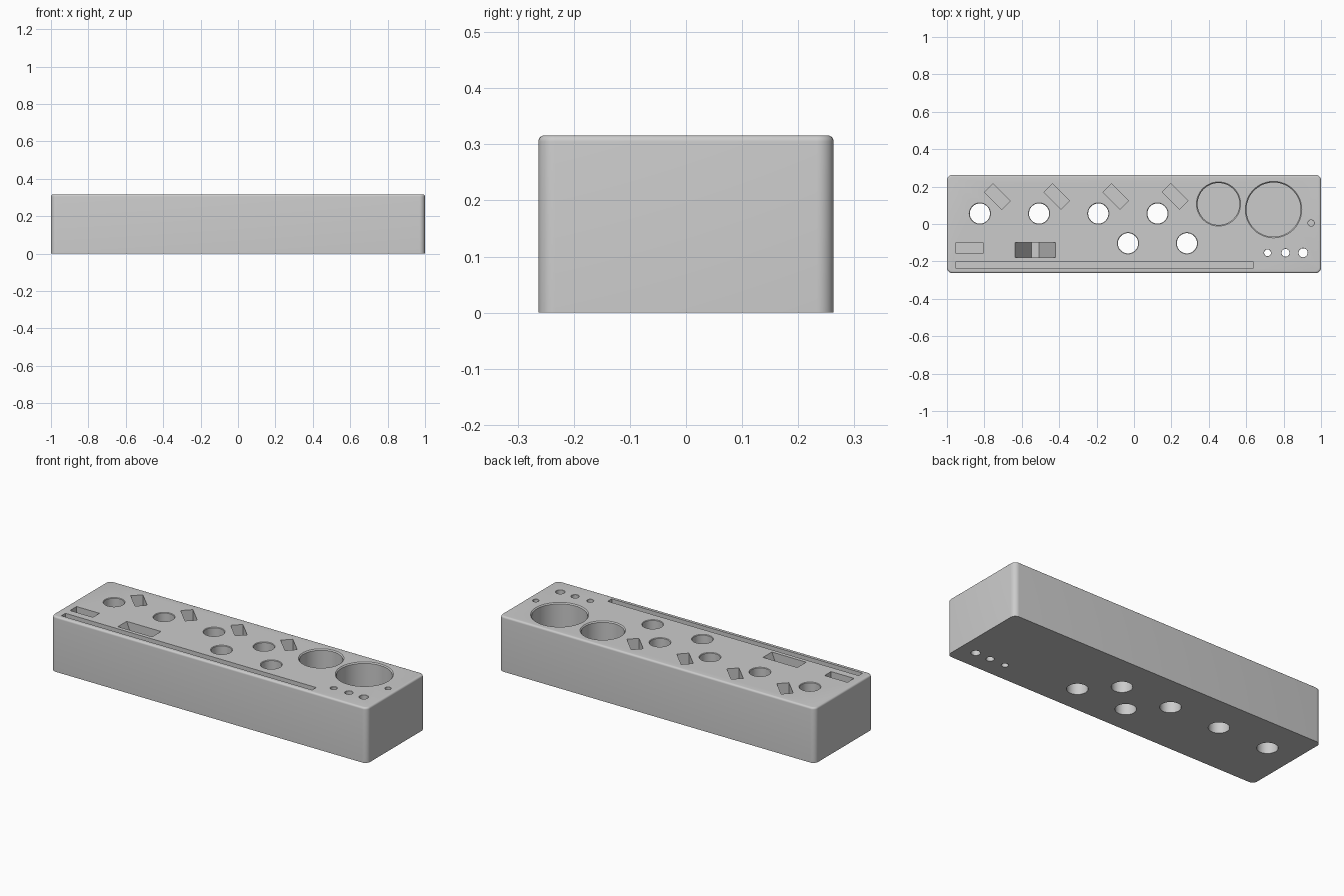
import bpy
import bmesh
from math import cos, sin, pi, radians

if "Cube" in bpy.data.objects:
    bpy.data.objects.remove(bpy.data.objects["Cube"])

HEIGHT = 0.316
ABOVE = HEIGHT + 0.05
BELOW = -0.05


def make_object(name, bm):
    mesh = bpy.data.meshes.new(name)
    bmesh.ops.recalc_face_normals(bm, faces=bm.faces)
    bm.to_mesh(mesh)
    bm.free()
    obj = bpy.data.objects.new(name, mesh)
    bpy.context.collection.objects.link(obj)
    return obj


def loft(bm, rings):
    """Closed solid through a stack of equally sized (outline, z) rings."""
    loops = [[bm.verts.new((x, y, z)) for x, y in pts] for pts, z in rings]
    n = len(loops[0])
    for low, high in zip(loops, loops[1:]):
        for i in range(n):
            j = (i + 1) % n
            bm.faces.new((low[i], low[j], high[j], high[i]))
    bm.faces.new(loops[0][::-1])
    bm.faces.new(loops[-1])


def circle(x, y, r, n=48):
    return [(x + r * cos(2 * pi * i / n), y + r * sin(2 * pi * i / n)) for i in range(n)]


def rect(x, y, w, d, angle=0):
    c, s = cos(radians(angle)), sin(radians(angle))
    corners = [(-w / 2, -d / 2), (w / 2, -d / 2), (w / 2, d / 2), (-w / 2, d / 2)]
    return [(x + u * c - v * s, y + u * s + v * c) for u, v in corners]


def round_hole(bm, x, y, r, floor, flare=0.006):
    wide = circle(x, y, r + flare)
    loft(bm, [(circle(x, y, r), floor), (circle(x, y, r), HEIGHT - flare),
              (wide, HEIGHT), (wide, ABOVE)])


def pocket(bm, x, y, w, d, floor, angle=0):
    outline = rect(x, y, w, d, angle)
    loft(bm, [(outline, floor), (outline, ABOVE)])


# Block with rounded corners and a softened top rim
bm = bmesh.new()
loft(bm, [(rect(0, 0, 2, 0.526), 0), (rect(0, 0, 2, 0.526), HEIGHT)])
upright = [e for e in bm.edges if abs(e.verts[0].co.z - e.verts[1].co.z) > 0.1]
bmesh.ops.bevel(bm, geom=upright, offset=0.03, segments=8, profile=0.5, affect='EDGES')
rim = [e for e in bm.edges if all(v.co.z > HEIGHT - 0.001 for v in e.verts)]
bmesh.ops.bevel(bm, geom=rim, offset=0.011, segments=5, profile=0.5, affect='EDGES')
block = make_object("holder_block", bm)

# All holes and pockets as one cutter
bm = bmesh.new()
for i in range(4):
    x = -0.824 + 0.3165 * i
    round_hole(bm, x, 0.056, 0.054, BELOW, 0.003)
    pocket(bm, x + 0.094, 0.147, 0.129, 0.064, 0.21, -45)
for x in (-0.032, 0.283):
    round_hole(bm, x, -0.103, 0.054, BELOW, 0.003)
for x, r in ((0.714, 0.018), (0.81, 0.021), (0.904, 0.024)):
    round_hole(bm, x, -0.154, r, BELOW, 0.001)
round_hole(bm, 0.947, 0.005, 0.016, 0.1, 0.001)
round_hole(bm, 0.452, 0.107, 0.112, 0.1)
round_hole(bm, 0.746, 0.077, 0.145, 0.1)
pocket(bm, -0.158, -0.219, 1.588, 0.037, 0.21)
pocket(bm, -0.88, -0.129, 0.145, 0.059, 0.21)

# Pocket with sloping ends
top = rect(-0.527, -0.139, 0.217, 0.08)
loft(bm, [(rect(-0.527, -0.139, 0.04, 0.08), 0.1), (top, HEIGHT), (top, ABOVE)])
cutter = make_object("hole_cutter", bm)

cut = block.modifiers.new("holes", 'BOOLEAN')
cut.operation = 'DIFFERENCE'
cut.solver = 'EXACT'
cut.object = cutter
bpy.ops.object.select_all(action='DESELECT')
bpy.context.view_layer.objects.active = block
block.select_set(True)
bpy.ops.object.modifier_apply(modifier="holes")
bpy.data.objects.remove(cutter)

# Plain grey finish
grey = bpy.data.materials.new("plain_grey")
grey.use_nodes = True
colour = (0.6, 0.6, 0.6, 1)
grey.diffuse_color = colour
grey.node_tree.nodes["Principled BSDF"].inputs["Base Color"].default_value = colour
block.data.materials.clear()
block.data.materials.append(grey)
bpy.ops.object.shade_smooth_by_angle(angle=radians(30))
